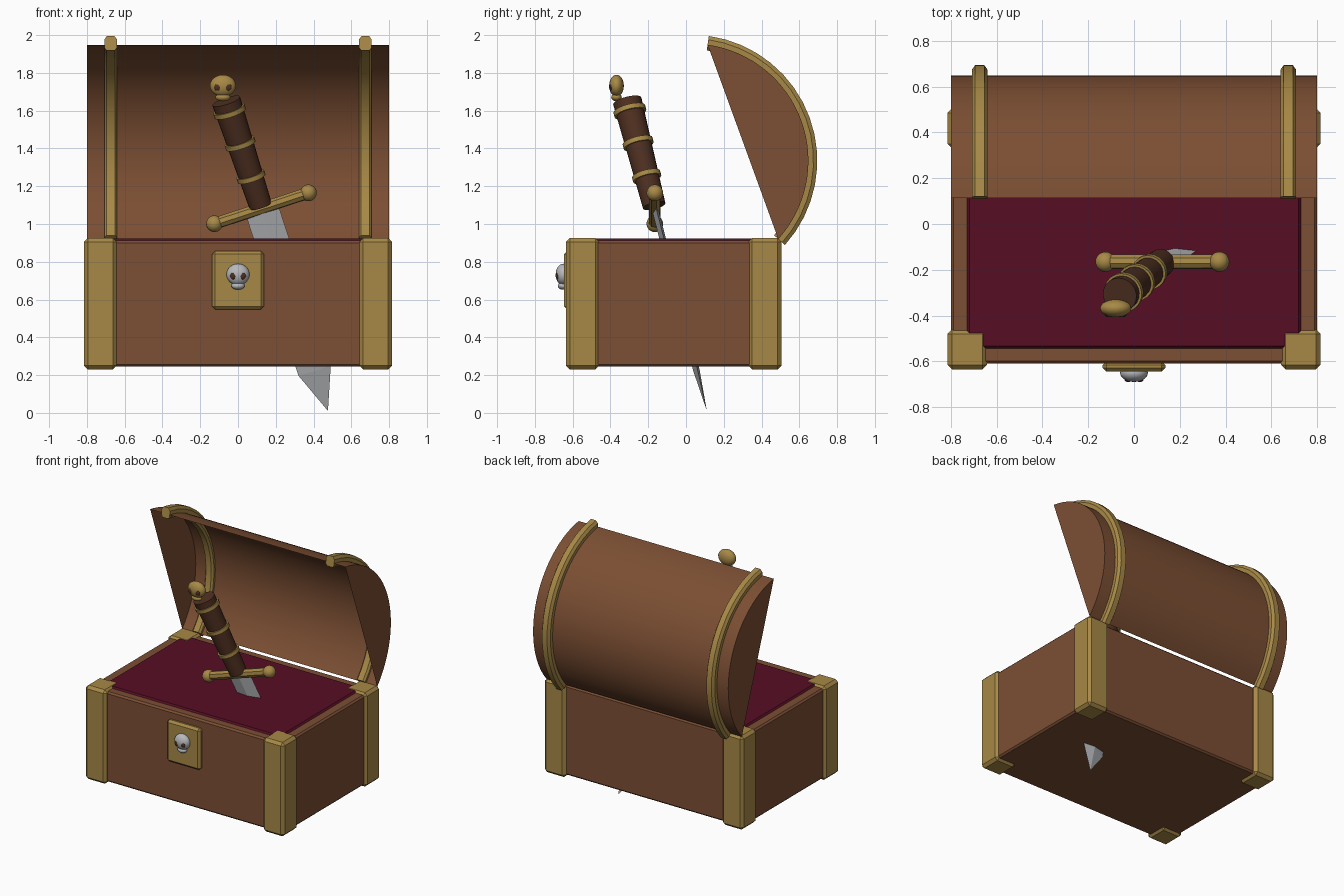
import bpy
import bmesh
from math import radians, sin, cos
from mathutils import Matrix, Vector

if "Cube" in bpy.data.objects:
    bpy.data.objects.remove(bpy.data.objects["Cube"])


def material(name, r, g, b):
    m = bpy.data.materials.new(name)
    m.use_nodes = True
    m.diffuse_color = (r, g, b, 1)
    m.node_tree.nodes["Principled BSDF"].inputs["Base Color"].default_value = (r, g, b, 1)
    return m


WOOD = material("wood_brown", 0.2, 0.077, 0.033)
GOLD = material("old_gold", 0.39, 0.25, 0.062)
RED = material("lining_red", 0.092, 0.004, 0.017)
GRIP = material("dark_leather", 0.075, 0.028, 0.014)
STEEL = material("steel_grey", 0.47, 0.48, 0.5)


def finish(name, bm, mat, frame=Matrix(), smooth=False):
    """Turn a bmesh into a named object placed by a frame."""
    bmesh.ops.recalc_face_normals(bm, faces=bm.faces[:])
    mesh = bpy.data.meshes.new(name)
    bm.to_mesh(mesh)
    bm.free()
    mesh.transform(frame)
    mesh.materials.append(mat)
    ob = bpy.data.objects.new(name, mesh)
    bpy.context.collection.objects.link(ob)
    if smooth:
        bpy.ops.object.select_all(action="DESELECT")
        ob.select_set(True)
        bpy.context.view_layer.objects.active = ob
        bpy.ops.object.shade_smooth_by_angle(angle=radians(35))
    return ob


def box(name, lo, hi, mat, bevel):
    lo, hi = Vector(lo), Vector(hi)
    bm = bmesh.new()
    bmesh.ops.create_cube(bm, size=1)
    bmesh.ops.scale(bm, vec=hi - lo, verts=bm.verts)
    bmesh.ops.translate(bm, vec=(lo + hi) / 2, verts=bm.verts)
    bmesh.ops.bevel(bm, geom=bm.edges[:], offset=bevel, segments=1, affect="EDGES")
    return finish(name, bm, mat)


def ellipsoid(name, centre, radii, mat, frame=Matrix()):
    bm = bmesh.new()
    bmesh.ops.create_uvsphere(bm, u_segments=20, v_segments=12, radius=1)
    place = Matrix.Translation(centre) @ Matrix.Diagonal((*radii, 1))
    return finish(name, bm, mat, frame @ place, True)


def cone(name, r1, r2, depth, sides, mat, frame, smooth=True):
    bm = bmesh.new()
    bmesh.ops.create_cone(bm, cap_ends=True, segments=sides, radius1=r1, radius2=r2, depth=depth)
    return finish(name, bm, mat, frame, smooth)


def skull(name, centre, size, mat):
    """Skull with a round cranium, small jaw and two sunken eyes."""
    x, y, z = centre
    w, d, h = size
    ellipsoid(name + "_cranium", centre, size, mat)
    ellipsoid(name + "_jaw", (x, y, z - h * 1.06), (w * 0.58, d * 0.72, h * 0.36), mat)
    for side, label in ((-1, "right"), (1, "left")):
        ellipsoid(f"{name}_{label}_eye", (x + side * w * 0.41, y - d * 0.78, z - h * 0.15),
                  (w * 0.27, d * 0.22, h * 0.31), GRIP)


# Chest body and lining
box("chest_body", (-0.8, -0.61, 0.245), (0.8, 0.48, 0.912), WOOD, 0.012)
box("red_lining", (-0.73, -0.545, 0.8), (0.73, 0.415, 0.923), RED, 0.012)

# Corner posts, two on each side
for sx, side in ((-1, "right"), (1, "left")):
    for y0, end in ((-0.635, "front"), (0.33, "back")):
        xs = sorted((sx * 0.642, sx * 0.815))
        box(f"{end}_{side}_corner", (xs[0], y0, 0.23), (xs[1], y0 + 0.175, 0.926), GOLD, 0.02)

# Lock plate with skull
box("lock_plate", (-0.137, -0.645, 0.547), (0.137, -0.6, 0.856), GOLD, 0.016)
skull("lock_skull", (0, -0.65, 0.733), (0.061, 0.04, 0.057), STEEL)

# Open lid: arc of a cylinder leaning back
HINGE_Y, HINGE_Z, LID_R = 0.028, 1.335, 0.62
START, SWEEP = radians(-42), radians(124)


def arc_point(x, r, t):
    a = START + SWEEP * t
    return (x, HINGE_Y + r * cos(a), HINGE_Z + r * sin(a))


def sweep(name, section, steps, mat, closed):
    """Sweep (x, radius) points along the lid arc and close both ends."""
    bm = bmesh.new()
    rows = [[bm.verts.new(arc_point(x, r, i / steps)) for x, r in section]
            for i in range(steps + 1)]
    n = len(section)
    for a, b in zip(rows, rows[1:]):
        for j in range(n if closed else n - 1):
            k = (j + 1) % n
            bm.faces.new((a[j], a[k], b[k], b[j]))
    if closed:
        bm.faces.new(rows[0])
        bm.faces.new(rows[-1])
    else:
        for j in (0, n - 1):
            bm.faces.new([row[j] for row in rows])
    return finish(name, bm, mat, smooth=True)


sweep("lid", [(-0.8, LID_R), (0.8, LID_R)], 32, WOOD, False)
for sx, side in ((-1, "right"), (1, "left")):
    half = [(0.02, 0.667), (0.034, 0.647), (0.034, 0.605), (0.022, 0.59)]
    ring = half + [(-x, r) for x, r in reversed(half)]
    sweep(f"lid_{side}_band", [(sx * 0.674 + x, r) for x, r in ring], 16, GOLD, True)

# Sword frame: x along the guard, z up the grip
up = Vector((-0.303, -0.237, 0.923)).normalized()
across = Vector((0.949, 0, 0.315))
across = (across - up * across.dot(up)).normalized()
depth_axis = up.cross(across)
SWORD = Matrix((across, depth_axis, up)).transposed().to_4x4()
SWORD.translation = (0.124, -0.165, 1.083)

# Blade with diamond section and pointed tip
bm = bmesh.new()
diamond = [(0.09, 0), (0, 0.017), (-0.09, 0), (0, -0.017)]
top = [bm.verts.new((x, y, 0)) for x, y in diamond]
low = [bm.verts.new((x, y, -0.93)) for x, y in diamond]
tip = bm.verts.new((0, 0, -1.162))
bm.faces.new(top)
for j in range(4):
    k = (j + 1) % 4
    bm.faces.new((top[j], top[k], low[k], low[j]))
    bm.faces.new((low[j], low[k], tip))
finish("blade", bm, STEEL, SWORD)

# Guard bar and end balls
cone("guard_bar", 0.032, 0.032, 0.5, 8, GOLD, SWORD @ Matrix.Rotation(radians(90), 4, "Y"), False)
for sx, side in ((-1, "right"), (1, "left")):
    ellipsoid(f"guard_{side}_ball", (sx * 0.262, 0, 0), (0.044, 0.044, 0.044), GOLD, SWORD)

# Tapered grip with rings
cone("grip", 0.061, 0.077, 0.6, 20, GRIP, SWORD @ Matrix.Translation((0, 0, 0.315)))
for i, t in enumerate((0.183, 0.373, 0.557)):
    r = 0.067 + 0.026 * t + 0.005
    cone(f"grip_ring_{i + 1}", r, r, 0.026, 20, GOLD, SWORD @ Matrix.Translation((0, 0, t)))

# Skull pommel
skull("pommel_skull", (-0.08, -0.368, 1.732), (0.069, 0.039, 0.058), GOLD)
